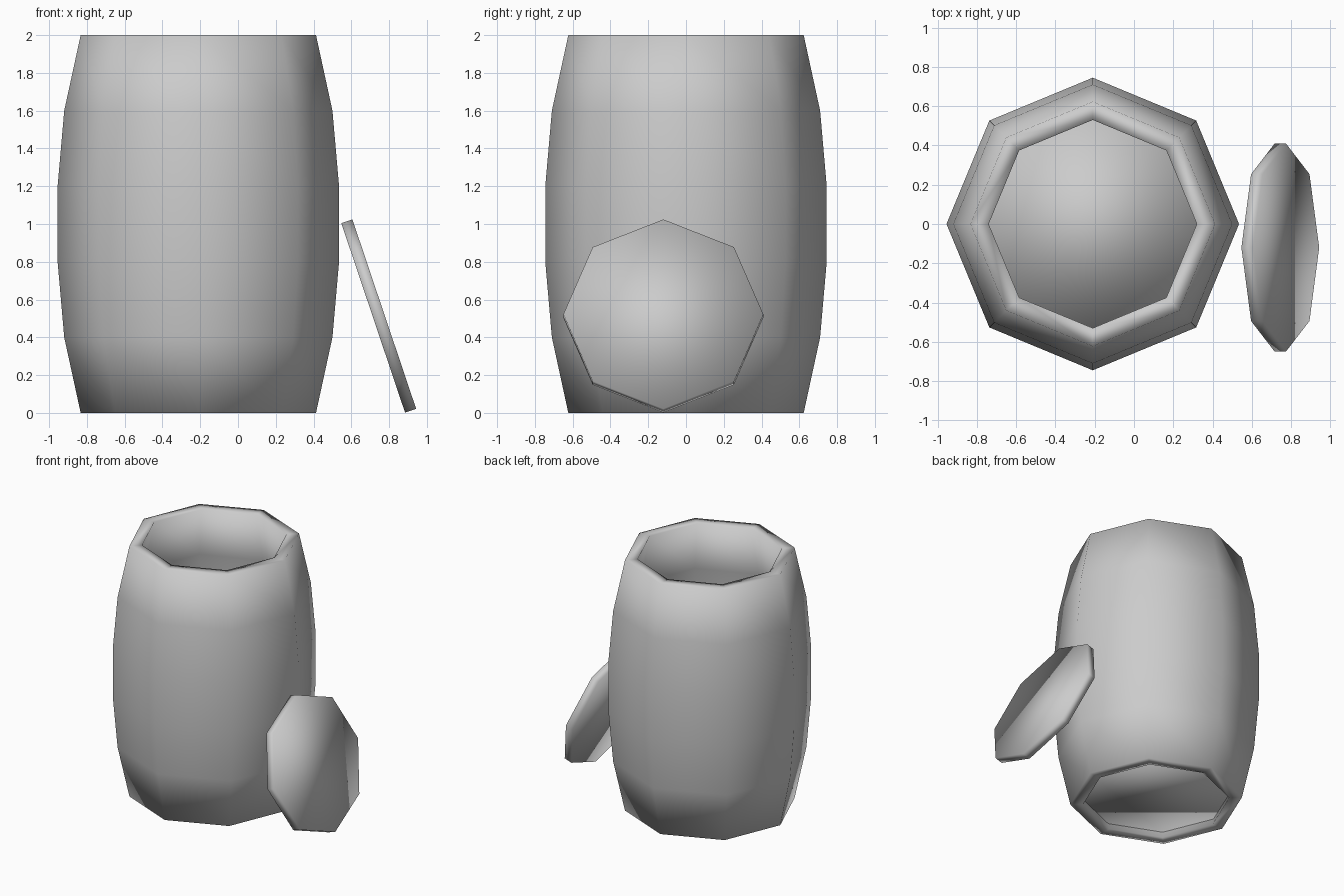
import bpy, bmesh, math
from mathutils import Matrix

if "Cube" in bpy.data.objects:
    bpy.data.objects.remove(bpy.data.objects["Cube"])

SIDES = 8
BARREL_X = -0.21
WALL = 0.093


def finish(bm, name):
    bmesh.ops.recalc_face_normals(bm, faces=bm.faces)
    for f in bm.faces:
        f.smooth = True
    mesh = bpy.data.meshes.new(name)
    bm.to_mesh(mesh)
    bm.free()
    obj = bpy.data.objects.new(name, mesh)
    bpy.context.collection.objects.link(obj)
    return obj


def lathe(name, profile):
    """Spin a closed (radius, z) profile around z."""
    bm = bmesh.new()
    verts = [bm.verts.new((r, 0, z)) for r, z in profile]
    edges = [bm.edges.new((v, verts[i - 1])) for i, v in enumerate(verts)]
    bmesh.ops.spin(bm, geom=verts + edges, cent=(0, 0, 0), axis=(0, 0, 1),
                   angle=math.tau, steps=SIDES, use_merge=False)
    bmesh.ops.remove_doubles(bm, verts=bm.verts, dist=0.001)
    return finish(bm, name)


def disc(name, radius, thickness):
    """Flat eight-sided slab centred on its origin."""
    bm = bmesh.new()
    bmesh.ops.create_cone(bm, cap_ends=True, segments=SIDES, radius1=radius,
                          radius2=radius, depth=thickness)
    return finish(bm, name)


# Bulging hollow barrel wall, open at both ends
outer = [(0.623, 0), (0.71, 0.4), (0.745, 0.8),
         (0.745, 1.2), (0.71, 1.6), (0.623, 2)]
inner = [(r - WALL, z) for r, z in reversed(outer)]
wall = lathe("barrel_wall", outer + inner)
wall.location.x = BARREL_X

# Floor set just inside the bottom rim
floor = disc("barrel_floor", 0.543, 0.06)
floor.location = (BARREL_X, 0, 0.08)

# Loose lid leaning against the side
lid = disc("leaning_lid", 0.529, 0.062)
lid.matrix_world = (Matrix.Translation((0.745, -0.12, 0.513))
                    @ Matrix.Rotation(math.radians(71.4), 4, 'Y'))
